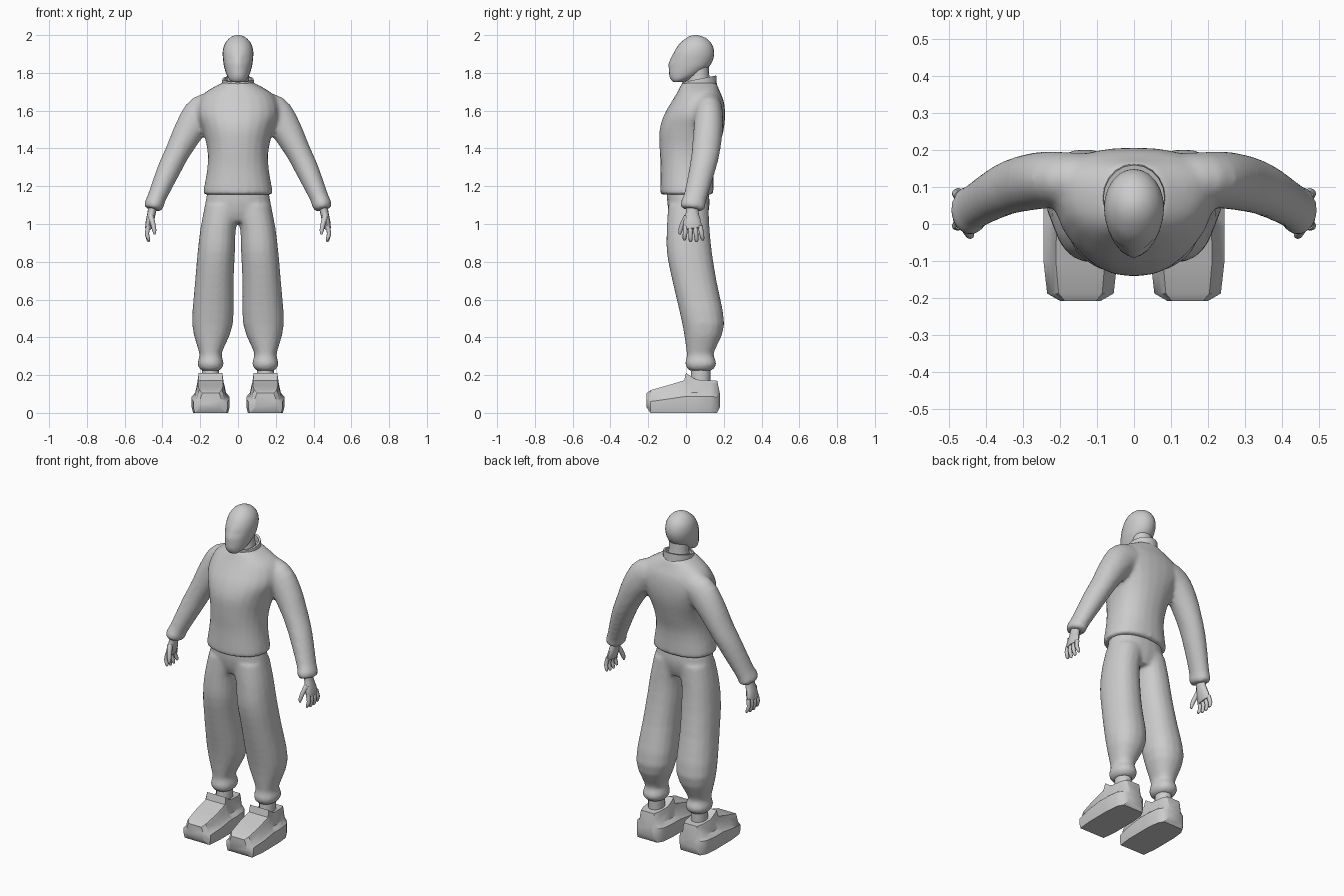
import bpy, bmesh, math
from mathutils import Vector

if "Cube" in bpy.data.objects:
    bpy.data.objects.remove(bpy.data.objects["Cube"])

grey = bpy.data.materials.new("plain_grey")
grey.diffuse_color = (0.6, 0.6, 0.6, 1)
grey.use_nodes = True
grey.node_tree.nodes["Principled BSDF"].inputs["Base Color"].default_value = grey.diffuse_color


def add_lofts(bm, rings, cap=True):
    """Bridge a list of equal-length point rings into a skin."""
    loops = [[bm.verts.new(p) for p in r] for r in rings]
    n = len(loops[0])
    for a, b in zip(loops, loops[1:]):
        for i in range(n):
            bm.faces.new((a[i], a[(i + 1) % n], b[(i + 1) % n], b[i]))
    if cap:
        bm.faces.new(loops[0])
        bm.faces.new(loops[-1])


def make(name, lofts, angle=50, voxel=0, cap=True):
    bm = bmesh.new()
    for rings in lofts:
        add_lofts(bm, rings, cap)
    bmesh.ops.recalc_face_normals(bm, faces=bm.faces[:])
    me = bpy.data.meshes.new(name)
    bm.to_mesh(me)
    bm.free()
    me.materials.append(grey)
    ob = bpy.data.objects.new(name, me)
    bpy.context.collection.objects.link(ob)
    if voxel:  # fuse overlapping limbs into one soft garment
        m = ob.modifiers.new("fuse", 'REMESH')
        m.mode, m.voxel_size, m.use_smooth_shade = 'VOXEL', voxel, True
        s = ob.modifiers.new("soften", 'SMOOTH')
        s.factor, s.iterations = 0.5, 5
    else:
        bpy.context.view_layer.objects.active = ob
        ob.select_set(True)
        bpy.ops.object.shade_smooth_by_angle(angle=math.radians(angle))
        ob.select_set(False)
    return ob


def curve_through(keys, steps=3):
    """Catmull-Rom refinement of station tuples."""
    out = []
    for i in range(len(keys) - 1):
        k = [keys[max(i - 1, 0)], keys[i], keys[i + 1], keys[min(i + 2, len(keys) - 1)]]
        for s in range(steps):
            t = s / steps
            out.append(tuple(b + 0.5 * t * (c - a + t * (2*a - 5*b + 4*c - d + t * (3*(b - c) + d - a)))
                             for a, b, c, d in zip(*k)))
    return out + [keys[-1]]


def stack(keys, n=20, power=1.0, cx=0.0, steps=3):
    """Horizontal rings from (z, half width, front y, back y, widest y)."""
    rings = []
    for z, hx, y0, y1, ym in curve_through(keys, steps):
        r = []
        for i in range(n):
            a = 2 * math.pi * i / n
            c, s = math.cos(a), math.sin(a)
            c = math.copysign(abs(c) ** power, c)
            s = math.copysign(abs(s) ** power, s)
            r.append((cx + hx * c, ym + s * ((y1 - ym) if s > 0 else (ym - y0)), z))
        rings.append(r)
    return rings


def tube(keys, n=16, steps=3):
    """Rings square to a path of (x, y, z, radius in x-z, radius in y)."""
    k = curve_through(keys, steps)
    pts = [Vector(p[:3]) for p in k]
    rings = []
    for i, p in enumerate(pts):
        t = (pts[min(i + 1, len(pts) - 1)] - pts[max(i - 1, 0)]).normalized()
        u = Vector((0, 1, 0)).cross(t).normalized()
        v = t.cross(u)
        rings.append([p + u * k[i][3] * math.cos(2 * math.pi * j / n)
                      + v * k[i][4] * math.sin(2 * math.pi * j / n) for j in range(n)])
    return rings


def flip(rings):
    return [[(-p[0], p[1], p[2]) for p in r] for r in rings]


def both(lofts):
    return lofts + [flip(r) for r in lofts]


# Sweater: body and two sleeves fused
body = stack([(1.155, .182, -.135, .145, .01), (1.18, .182, -.137, .145, .01),
              (1.3, .162, -.135, .15, .01), (1.4, .163, -.14, .175, .03),
              (1.5, .19, -.14, .2, .07), (1.58, .22, -.115, .207, .1),
              (1.65, .21, -.075, .2, .11), (1.70, .17, -.045, .18, .1),
              (1.75, .08, -.02, .16, .08)], 24, 0.9)
sleeve = tube([(.1, .12, 1.62, .08, .07), (.185, .12, 1.59, .095, .075),
               (.25, .118, 1.51, .083, .078), (.318, .105, 1.385, .067, .075),
               (.367, .085, 1.285, .062, .069), (.43, .048, 1.14, .05, .062),
               (.445, .036, 1.10, .052, .068), (.451, .032, 1.078, .044, .058)])
make("sweater", [body] + both([sleeve]), voxel=0.012)

# Collar: thin open band, higher at the nape
def band(r, z0):
    pts = []
    for i in range(20):
        a = 2 * math.pi * i / 20
        y = .07 + (.09 + r) * math.sin(a)
        pts.append(((.083 + r) * math.cos(a), y, z0 + .2 * (y - .07)))
    return pts
make("collar", [[band(.004, 1.71), band(0, 1.768), band(-.012, 1.768), band(-.012, 1.71)]], cap=False)

# Trousers: hips and two legs fused
hips = stack([(1.01, .12, -.07, .1, .01), (1.06, .175, -.09, .118, .01),
              (1.12, .172, -.1, .125, .01), (1.2, .155, -.1, .115, .01)], 20, 0.9)
leg = []
for key in curve_through([(1.1, .075, .1, -.095, .12), (.98, .104, .094, -.102, .125),
                          (.85, .115, .099, -.102, .138), (.7, .125, .102, -.073, .162),
                          (.47, .135, .108, -.02, .203), (.33, .145, .064, .002, .152),
                          (.3, .145, .06, .004, .148), (.265, .145, .069, -.004, .161),
                          (.24, .145, .063, .002, .153), (.222, .145, .045, .02, .132)]):
    z, cx, hx, y0, y1 = key
    leg += stack([(z, hx, y0, y1, (y0 + y1) / 2)], 18, 0.9, cx)
make("trousers", [hips] + both([leg]), voxel=0.011)

# Ankles
ankle = stack([(.12, .045, .02, .13, .075), (.25, .045, .03, .13, .08)], 12, cx=.145, steps=1)
make("ankles", both([ankle]))

# Head, with shallow eye hollows and a small nose ridge
head = stack([(1.752, .03, -.068, -.01, -.045), (1.765, .046, -.08, .02, -.03),
              (1.79, .06, -.089, .07, 0), (1.83, .073, -.088, .12, .03),
              (1.87, .079, -.082, .143, .04), (1.91, .081, -.063, .149, .045),
              (1.95, .072, -.038, .138, .05), (1.98, .05, -.005, .112, .052),
              (1.995, .026, .022, .08, .052), (2.0, .008, .043, .06, .052)], 24)
for ring in head:
    for i, (x, y, z) in enumerate(ring):
        if y < 0:
            eye = math.exp(-((abs(x) - .035) / .014) ** 2 - ((z - 1.875) / .016) ** 2)
            nose = math.exp(-(x / .011) ** 2 - ((z - 1.845) / .02) ** 2)
            ring[i] = (x, y + .009 * eye - .006 * nose, z)
make("head", [head])
neck = stack([(1.7, .066, .0, .14, .07), (1.77, .058, .01, .125, .07), (1.84, .055, .02, .12, .07)], 16)
make("neck", [neck])

# Hands: palm, four fingers and a thumb
hand = [tube([(.451, .034, 1.1, .024, .034), (.457, .033, 1.06, .022, .034),
              (.468, .033, 1.01, .021, .047), (.476, .036, .975, .016, .046)], 12)]
for i in range(4):
    y = -.002 + .026 * i
    tip = .905 + (.008 if i in (0, 3) else 0)
    hand.append(tube([(.474, y, .99, .012, .013), (.482, y + .003 * (i - 1), .95, .011, .012),
                      (.474, y + .006 * (i - 1), tip + .01, .009, .010),
                      (.471, y + .006 * (i - 1), tip, .004, .005)], 8, 2))
hand.append(tube([(.462, .005, 1.04, .016, .016), (.45, -.018, 1.0, .013, .014),
                  (.443, -.03, .965, .011, .011), (.442, -.033, .945, .005, .005)], 8, 2))
make("hands", both(hand))

# Shoes: cross-sections from toe to heel (y, bottom, top, half width, half top width)
shoe = []
for y, zb, zt, w, tw in [(-.208, .03, .105, .055, .045), (-.188, 0, .12, .09, .062),
                         (-.1, 0, .145, .1, .07), (-.01, 0, .172, .1, .068),
                         (.0, 0, .212, .1, .066), (.03, 0, .19, .1, .064),
                         (.055, 0, .176, .1, .064), (.13, 0, .172, .092, .058),
                         (.165, 0, .17, .072, .045), (.18, .03, .1, .05, .035)]:
    h = min(zt, .172) - zb
    side = [(w * .93, zb), (w, zb + .2 * h), (w, zb + .5 * h), (tw * 1.2, zb + .62 * h),
            (tw * 1.05, zb + .9 * h), (tw * .95, zt)]
    shoe.append([(.145 + x, y, z) for x, z in side] + [(.145 - x, y, z) for x, z in side[::-1]])
make("shoes", both([shoe]), angle=35)
